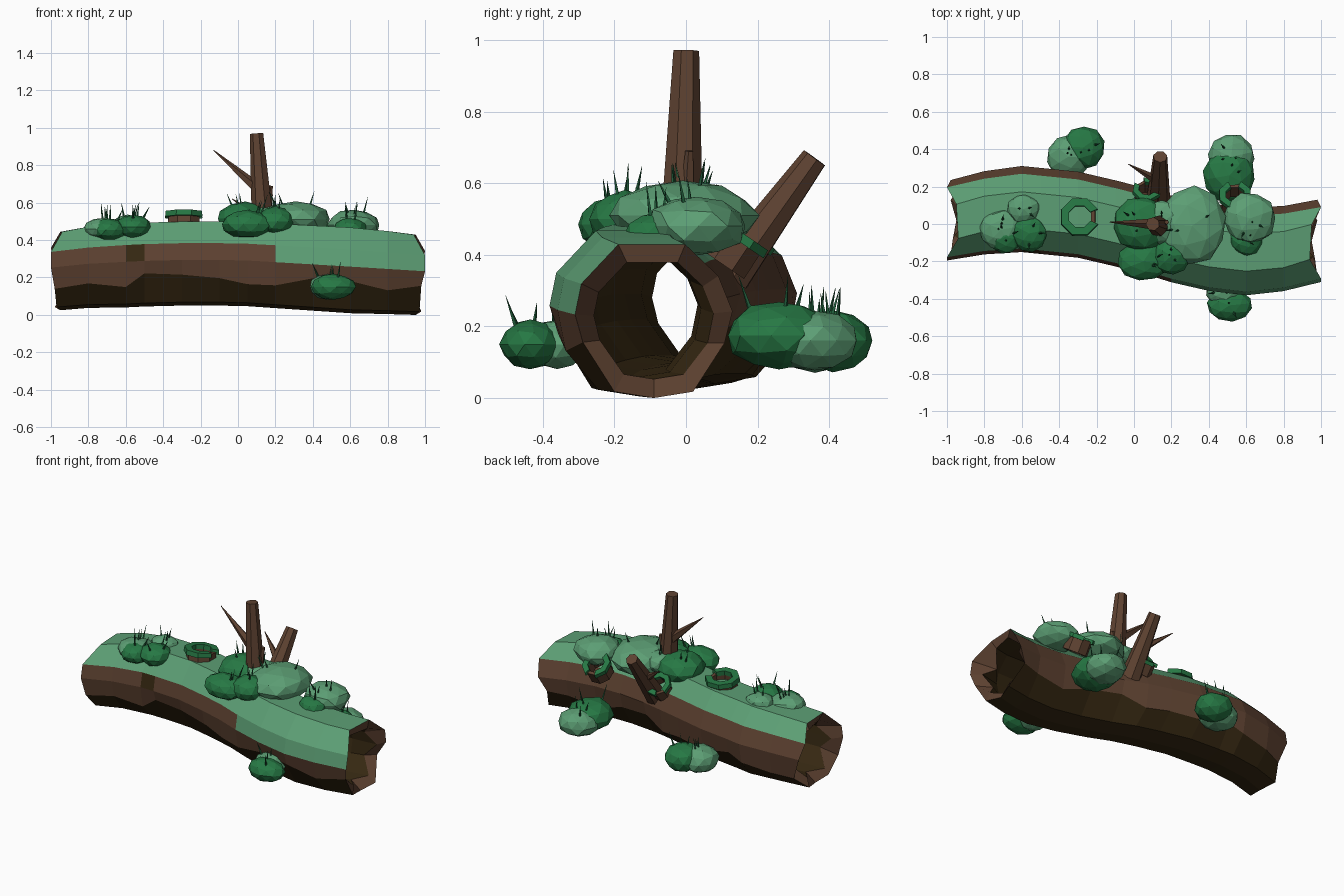
import bpy, bmesh, math, random
from mathutils import Vector, Matrix

if "Cube" in bpy.data.objects:
    bpy.data.objects.remove(bpy.data.objects["Cube"])

random.seed(4)


def mat(name, r, g, b):
    m = bpy.data.materials.new(name)
    lin = lambda c: ((c / 255 + 0.055) / 1.055) ** 2.4
    m.diffuse_color = (lin(r), lin(g), lin(b), 1)
    m.use_nodes = True
    m.node_tree.nodes["Principled BSDF"].inputs["Base Color"].default_value = m.diffuse_color
    return m


BARK = mat("bark brown", 94, 66, 49)
WOOD = mat("dark wood", 54, 40, 18)
LIGHT = mat("light moss", 92, 158, 116)
DARK = mat("dark moss", 38, 120, 68)
GRASS = mat("grass green", 32, 92, 58)


def finish(name, bm, *mats):
    me = bpy.data.meshes.new(name)
    bm.to_mesh(me)
    bm.free()
    for m in mats:
        me.materials.append(m)
    ob = bpy.data.objects.new(name, me)
    bpy.context.collection.objects.link(ob)
    return ob


def lerp(keys, x):
    for (x0, a), (x1, b) in zip(keys, keys[1:]):
        if x <= x1:
            return a + (b - a) * (x - x0) / (x1 - x0)
    return keys[-1][1]


# --- hollow log: profile swept along a gentle bend ---
CY = [(-1, .02), (-.8, .06), (-.6, .08), (-.3, .05), (0, -.02), (.2, -.08),
      (.45, -.135), (.65, -.15), (.85, -.125), (1, -.09)]
CZ = [(-1, .24), (-.8, .26), (-.4, .28), (0, .28), (.5, .25), (1, .22)]
RAD = [(-1, .215), (-.6, .23), (0, .23), (.6, .235), (1, .22)]
PROFILE = [(-.45, .95), (-.92, .45), (-1, .06), (-.9, -.35), (-.5, -.92), (0, -1),
           (.5, -.92), (.9, -.4), (1, .1), (.82, .55), (.4, .95)]
END = [.06, .0, .0, .02, .03, .05, .02, .07, .02, 0, .05]     # ragged ends
HOLE = [.08, .15, .05, .12, .04, .12, .05, .13, .05, .12, .05]
XS = [-1, -.8, -.6, -.5, -.3, -.1, .05, .2, .4, .6, .8, 1]
N = len(PROFILE)


def ring(bm, x, scale, inset):
    out = []
    for i, (py, pz) in enumerate(PROFILE):
        r = lerp(RAD, x) * scale
        px = x - math.copysign(inset[i], x) if abs(x) == 1 else x
        if i in (3, 7) and scale == 1:
            pz += random.uniform(-.2, .15)
        out.append(bm.verts.new((px, lerp(CY, x) + py * r, lerp(CZ, x) + pz * r)))
    return out


def bridge(bm, a, b, rule):
    for i in range(N):
        j = (i + 1) % N
        bm.faces.new((a[i], a[j], b[j], b[i])).material_index = rule(i)


bm = bmesh.new()
outer = [ring(bm, x, 1, END) for x in XS]
inner = [ring(bm, x, .76, HOLE) for x in XS]
for k in range(len(XS) - 1):
    x = XS[k]

    def skin(i):
        if i in (0, 9, 10) or (i == 1 and x >= .2):
            return 2                                        # moss on top
        if i in (3, 4, 5, 6) or (i == 1 and x == -.6):
            return 1                                        # dark underside
        return 0
    bridge(bm, outer[k], outer[k + 1], skin)
    bridge(bm, inner[k + 1], inner[k], lambda i: 1)
bridge(bm, inner[0], outer[0], lambda i: 0)
bridge(bm, outer[-1], inner[-1], lambda i: 0)
bmesh.ops.recalc_face_normals(bm, faces=bm.faces)
finish("hollow_log", bm, BARK, WOOD, LIGHT)


# --- tapered limbs and twigs ---
def add_cone(bm, a, b, r0, r1, sides):
    a, b = Vector(a), Vector(b)
    d = b - a
    rot = d.to_track_quat('Z', 'Y').to_matrix().to_4x4()
    bmesh.ops.create_cone(bm, cap_ends=True, segments=sides, radius1=r0, radius2=r1,
                          depth=d.length, matrix=Matrix.Translation((a + b) / 2) @ rot)


def limb(name, a, b, r0, r1, sides=7):
    bm = bmesh.new()
    add_cone(bm, a, b, r0, r1, sides)
    finish(name, bm, BARK)


limb("upright_branch", (.14, -.015, .4), (.1, 0, .97), .065, .037)
limb("upright_twig", (.1, 0, .68), (-.13, .01, .88), .032, .002, 5)
limb("leaning_branch", (.13, .12, .34), (.14, .36, .67), .065, .038)
limb("leaning_twig", (.13, .23, .5), (-.03, .32, .62), .028, .002, 5)
limb("trunk_stub", (.15, 0, .5), (.175, .01, .69), .025, .012, 5)


# --- hollow knots with a broken moss collar ---
def add_tube(bm, r_in, r_out, z0, z1, sides, start=0, stop=None):
    stop = sides if stop is None else stop
    rows = []
    for k in range(start, stop + 1):
        t = 2 * math.pi * k / sides
        rows.append([bm.verts.new((r * math.cos(t), r * math.sin(t), z))
                     for r, z in ((r_out, z0), (r_out * .97, z1), (r_in, z1), (r_in, z0))])
    for a, b in zip(rows, rows[1:]):
        for i in range(4):
            bm.faces.new((a[i], b[i], b[(i + 1) % 4], a[(i + 1) % 4]))
    bm.faces.new(rows[0])
    bm.faces.new(rows[-1][::-1])
    bmesh.ops.remove_doubles(bm, verts=bm.verts, dist=1e-5)
    bmesh.ops.recalc_face_normals(bm, faces=bm.faces)


def knot(name, loc, tilt, turn, s):
    place = Matrix.Translation(loc) @ Matrix.Rotation(tilt, 4, 'X') @ Matrix.Rotation(turn, 4, 'Z')
    for part, args, m in (("_wood", (.066, .092, -.08, .025, 8), BARK),
                          ("_moss_collar", (.062, .108, .012, .042, 8, 0, 7), DARK)):
        bm = bmesh.new()
        add_tube(bm, *args)
        bmesh.ops.transform(bm, matrix=place @ Matrix.Scale(s, 4), verts=bm.verts)
        finish(name + part, bm, m)


knot("left_knot", (-.29, .035, .51), -.12, .4, 1)
knot("middle_knot", (.07, .17, .44), -.7, 2.6, .75)
knot("right_knot", (.54, .14, .43), -.6, 2.0, .85)

# --- moss clumps: squashed faceted balls with grass blades ---
CLUMPS = [
    ("left_top", [(-.71, -.03, .46, .12, .11, .06, 0), (-.59, .08, .48, .09, .08, .055, 0),
                  (-.56, -.05, .47, .095, .1, .065, 1), (-.69, -.07, .455, .09, .09, .06, 1)]),
    ("middle_top", [(.04, 0, .515, .155, .145, .09, 1), (.05, -.2, .485, .14, .105, .075, 1),
                    (.2, -.17, .5, .1, .1, .08, 1), (.31, -.01, .51, .185, .21, .095, 0),
                    (.15, .01, .52, .13, .12, .07, 0)]),
    ("right_top", [(.62, .03, .48, .14, .14, .085, 0), (.6, -.08, .46, .09, .09, .06, 1)]),
    ("back_right", [(.51, .26, .175, .14, .15, .095, 1), (.52, .36, .16, .125, .125, .085, 0)]),
    ("back_left", [(-.35, .36, .155, .12, .12, .085, 0), (-.27, .41, .16, .115, .115, .085, 1)]),
    ("front_right", [(.51, -.435, .15, .12, .085, .07, 1), (.48, -.36, .15, .1, .085, .07, 0)]),
]
for name, balls in CLUMPS:
    blades = bmesh.new()
    for n, (x, y, z, rx, ry, rz, dark) in enumerate(balls):
        bm = bmesh.new()
        bmesh.ops.create_icosphere(bm, subdivisions=2, radius=1)
        for v in bm.verts:
            v.co *= random.uniform(.95, 1.04)
        spin = Matrix.Rotation(random.uniform(0, 3), 4, 'Z')
        bmesh.ops.transform(bm, verts=bm.verts, matrix=Matrix.Translation((x, y, z)) @
                            Matrix.Diagonal((rx, ry, rz, 1)) @ spin)
        finish(f"{name}_moss_{n + 1}", bm, DARK if dark else LIGHT)
        for _ in range(3):
            t, q = random.uniform(0, 6.28), random.uniform(.1, .6)
            dx, dy = math.cos(t) * q, math.sin(t) * q
            root = Vector((x + dx * rx, y + dy * ry, z + rz * .75))
            tip = root + Vector((dx * .06, dy * .06, random.uniform(.06, .1)))
            add_cone(blades, root, tip, .007, .0005, 4)
    finish(name + "_grass", blades, GRASS)
